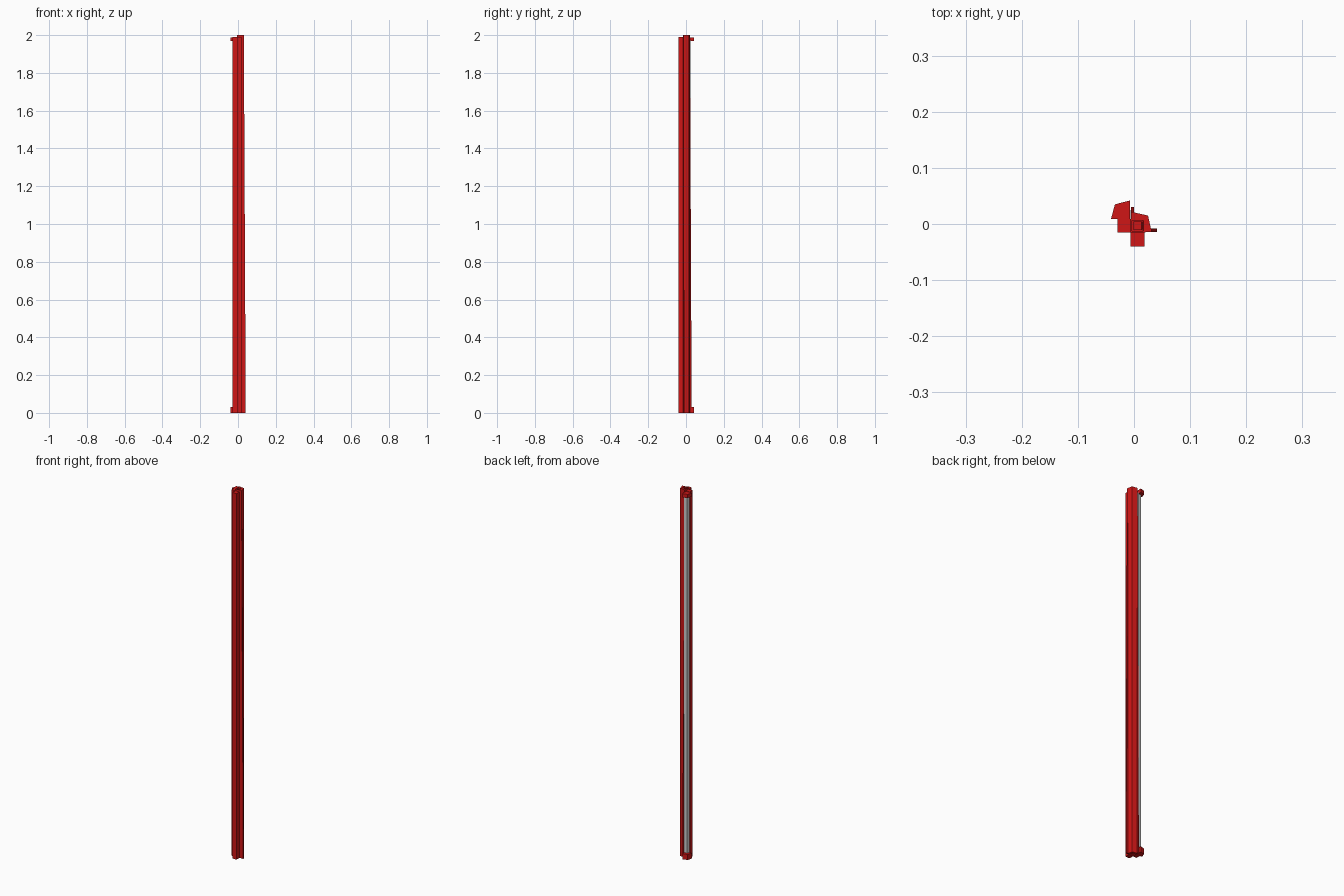
import bpy, bmesh

if "Cube" in bpy.data.objects:
    bpy.data.objects.remove(bpy.data.objects["Cube"])

RED = bpy.data.materials.new("red_paint")
RED.diffuse_color = (0.62, 0.008, 0.008, 1)
RED.use_nodes = True
RED.node_tree.nodes["Principled BSDF"].inputs["Base Color"].default_value = RED.diffuse_color


def prism(name, pts, z0, z1, mat=None, top=None):
    """Extrude an outline from z0 to z1, optionally to a different top outline."""
    bm = bmesh.new()
    low = [bm.verts.new((x, y, z0)) for x, y in pts]
    high = [bm.verts.new((x, y, z1)) for x, y in (top or pts)]
    bm.faces.new(low[::-1])
    bm.faces.new(high)
    n = len(pts)
    for i in range(n):
        j = (i + 1) % n
        bm.faces.new((low[i], low[j], high[j], high[i]))
    bmesh.ops.recalc_face_normals(bm, faces=bm.faces)
    me = bpy.data.meshes.new(name)
    bm.to_mesh(me)
    bm.free()
    ob = bpy.data.objects.new(name, me)
    bpy.context.collection.objects.link(ob)
    if mat:
        me.materials.append(mat)
    return ob


def rect(x0, x1, y0, y1):
    return [(x0, y0), (x1, y0), (x1, y1), (x0, y1)]


# central post with stepped square socket at each end
post = prism("central_post", rect(-0.006, 0.019, -0.015, 0.009), 0, 2, RED)
bm = bmesh.new()
bm.from_mesh(post.data)
for end in [f for f in bm.faces if abs(f.normal.z) > 0.9]:
    n = end.normal.copy()
    for depth in (0.004, 0.006):
        bmesh.ops.inset_region(bm, faces=[end], thickness=0.0035)
        ring = bmesh.ops.inset_region(bm, faces=[end], thickness=0.0002)
        bmesh.ops.translate(bm, verts=end.verts, vec=-n * depth)
bm.to_mesh(post.data)
bm.free()

# two outer square rails
prism("left_rail", rect(-0.029, -0.006, -0.015, 0.009), 0, 1.99, RED)
prism("front_rail", rect(-0.006, 0.019, -0.04, -0.015), 0, 1.99, RED)

# faceted rear corner body
prism("corner_body", [(-0.003, 0.009), (-0.002, 0.021), (0.025, 0.015),
                      (0.031, -0.012), (0.019, -0.015), (0.019, 0.009)], 0, 2, RED)

# slim tapering fins
prism("back_fin", rect(-0.005, 0.000, 0.009, 0.030), 0, 2, RED,
      rect(-0.005, 0.000, 0.009, 0.021))
prism("side_fin", rect(0.019, 0.041, -0.014, -0.008), 0, 2, RED,
      rect(0.019, 0.031, -0.014, -0.008))

# grey strip held between two end caps
prism("strip", [(-0.028, 0.009), (-0.006, 0.009), (-0.006, 0.025),
                (-0.023, 0.023)], 0.02, 1.975)
cap = [(-0.041, 0.009), (-0.007, 0.009), (-0.007, 0.042), (-0.034, 0.035)]
for name, z0, z1 in (("bottom_cap", 0, 0.03), ("top_cap", 1.968, 1.988)):
    prism(name, cap, z0, z1, RED)
